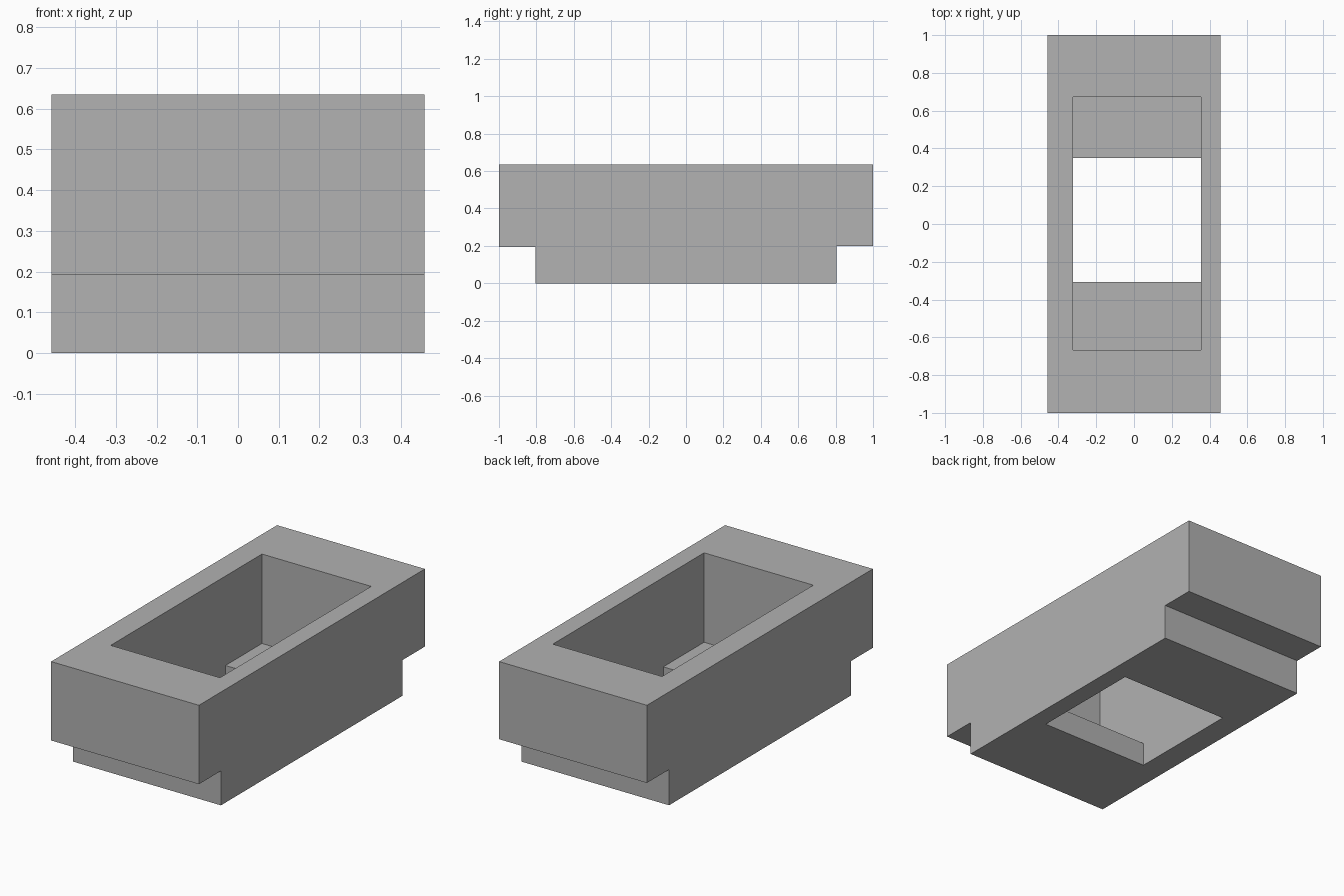
import bpy
import bmesh

cube = bpy.data.objects.get("Cube")
if cube:
    bpy.data.objects.remove(cube, do_unlink=True)

grey = bpy.data.materials.new("plain_grey")
grey.use_nodes = True
grey.diffuse_color = (0.445, 0.445, 0.445, 1)
grey.node_tree.nodes["Principled BSDF"].inputs["Base Color"].default_value = grey.diffuse_color


def prism(name, profile, x0, x1):
    """Extrude a (y, z) side profile from x0 to x1."""
    bm = bmesh.new()
    face = bm.faces.new([bm.verts.new((x0, y, z)) for y, z in profile])
    grown = bmesh.ops.extrude_face_region(bm, geom=[face])["geom"]
    verts = [v for v in grown if isinstance(v, bmesh.types.BMVert)]
    bmesh.ops.translate(bm, verts=verts, vec=(x1 - x0, 0, 0))
    bmesh.ops.recalc_face_normals(bm, faces=bm.faces[:])
    mesh = bpy.data.meshes.new(name)
    bm.to_mesh(mesh)
    bm.free()
    mesh.materials.append(grey)
    obj = bpy.data.objects.new(name, mesh)
    bpy.context.collection.objects.link(obj)
    return obj


HALF_WIDTH, HEIGHT, LEDGE = 0.458, 0.635, 0.134

# Block with a narrower foot
body = prism("stepped_block", [
    (-0.805, 0), (0.804, 0), (0.804, 0.2), (1, 0.2),
    (1, HEIGHT), (-1, HEIGHT), (-1, 0.193), (-0.805, 0.193),
], -HALF_WIDTH, HALF_WIDTH)

# Open well: wide above the ledges, narrow through the floor
well = prism("well_cutter", [
    (-0.306, -0.1), (0.349, -0.1), (0.349, LEDGE), (0.672, LEDGE),
    (0.672, HEIGHT + 0.1), (-0.667, HEIGHT + 0.1), (-0.667, LEDGE), (-0.306, LEDGE),
], -0.322, 0.355)
well.hide_render = True

# Cut the well and bake the result into the block
cut = body.modifiers.new("well", "BOOLEAN")
cut.operation = "DIFFERENCE"
cut.solver = "EXACT"
cut.object = well
bpy.context.view_layer.update()
baked = bpy.data.meshes.new_from_object(body.evaluated_get(bpy.context.evaluated_depsgraph_get()))
body.modifiers.clear()
body.data = baked
bpy.data.objects.remove(well, do_unlink=True)
